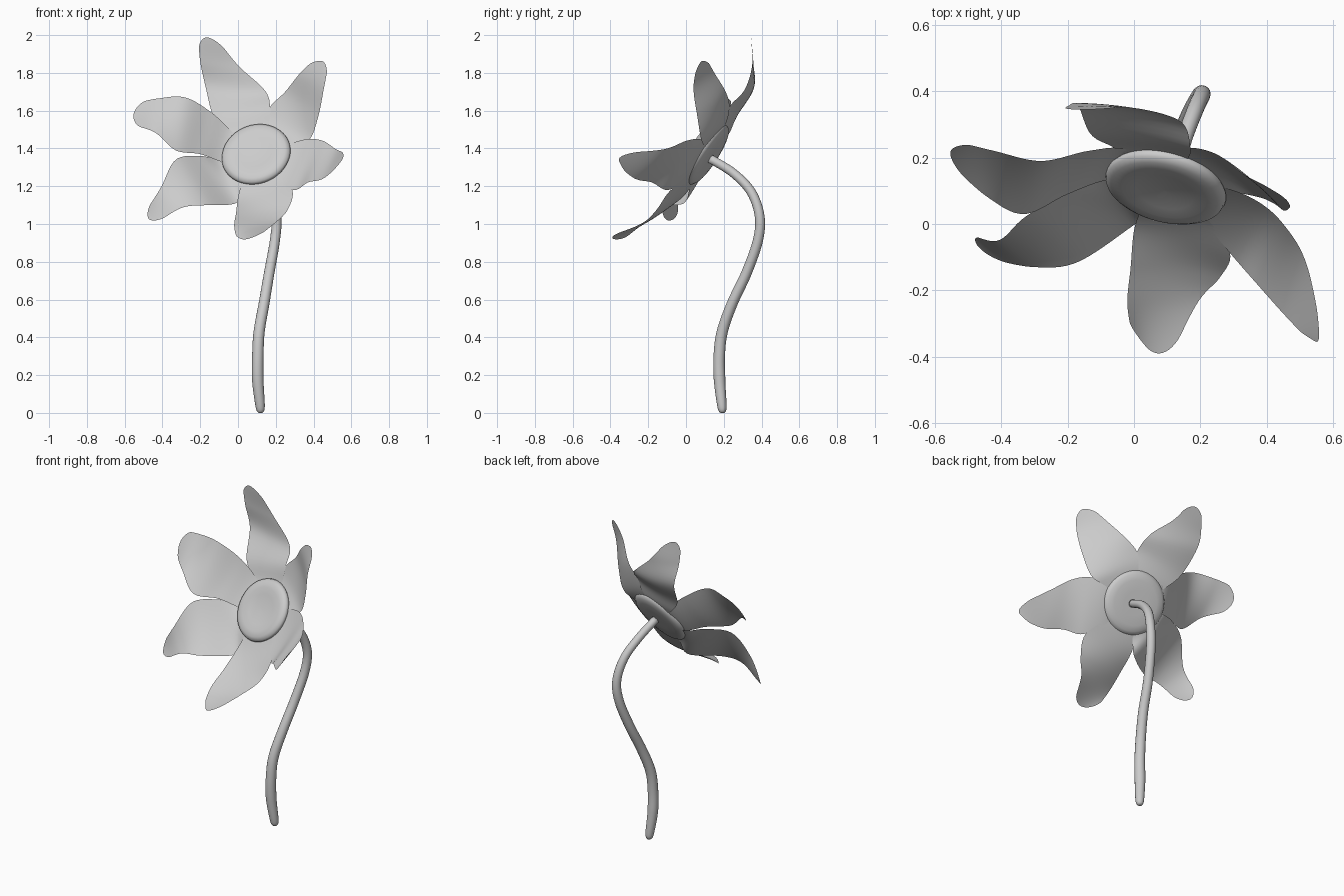
import bpy, bmesh, math
from mathutils import Vector

if "Cube" in bpy.data.objects:
    bpy.data.objects.remove(bpy.data.objects["Cube"])

CENTRE = Vector((0.096, 0.113, 1.368))
NORMAL = Vector((-0.21, -0.82, 0.53)).normalized()


def spline(pts, t):
    """Catmull-Rom point on a list of vectors, t in 0..1."""
    n = len(pts) - 1
    i = min(int(t * n), n - 1)
    u = t * n - i
    b, c = pts[i], pts[i + 1]
    a = pts[i - 1] if i > 0 else 2 * b - c
    d = pts[i + 2] if i + 2 <= n else 2 * c - b
    return 0.5 * (2 * b + (c - a) * u + (2 * a - 5 * b + 4 * c - d) * u * u
                  + (3 * b - a - 3 * c + d) * u ** 3)


def grid_object(name, rows, closed=False):
    """Smooth mesh from rows of points; closed wraps each row and caps the ends."""
    bm = bmesh.new()
    vs = [[bm.verts.new(p) for p in row] for row in rows]
    n = len(rows[0])
    for r0, r1 in zip(vs, vs[1:]):
        for j in range(n if closed else n - 1):
            k = (j + 1) % n
            bm.faces.new((r0[j], r0[k], r1[k], r1[j]))
    if closed:
        bm.faces.new(vs[0])
        bm.faces.new(vs[-1])
    bmesh.ops.remove_doubles(bm, verts=bm.verts, dist=1e-5)
    bmesh.ops.recalc_face_normals(bm, faces=bm.faces)
    for f in bm.faces:
        f.smooth = True
    me = bpy.data.meshes.new(name)
    bm.to_mesh(me)
    bm.free()
    ob = bpy.data.objects.new(name, me)
    bpy.context.collection.objects.link(ob)
    return ob


def flat(v):
    """Vector projected into the plane of the flower."""
    return v - NORMAL * v.dot(NORMAL)


def petal(name, left, right):
    """Petal lofted between two edge curves, narrow at the heart, rounded at the tip."""
    L, R = [Vector(p) for p in left], [Vector(p) for p in right]
    out = flat((L[0] + R[0]) / 2 - CENTRE).normalized()
    half = flat(L[0] - R[0]) / 2
    # rows under the rim and at the middle of the heart
    for radius, width in ((0.165, 0.72), (0.06, 0.35)):
        root = CENTRE + out * radius - NORMAL * 0.004
        L.insert(0, root + half * width)
        R.insert(0, root - half * width)
    rows, nu, nv = [], 40, 12
    for i in range(nu + 1):
        t = math.sin(i / nu * math.pi / 2)
        l, r = spline(L, t), spline(R, t)
        m, h = (l + r) / 2, (l - r) / 2
        if t > 0.91:
            h = h * max(0.1, math.sqrt(max(0, 1 - ((t - 0.91) / 0.09) ** 2)))
        sag = 0.014 * max(0, math.sin(math.pi * t)) ** 2
        rows.append([m + h * s - NORMAL * sag * (1 - s * s)
                     for s in (2 * j / nv - 1 for j in range(nv + 1))])
    return grid_object(name, rows)


# Petals, each from its two edges running outward
petal("top_petal",
      [(-.13, .27, 1.57), (-.17, .36, 1.72), (-.20, .355, 1.86), (-.21, .345, 1.99)],
      [(.17, .23, 1.62), (.14, .31, 1.71), (.00, .35, 1.84), (-.115, .345, 1.985)])
petal("upper_left_petal",
      [(-.20, .09, 1.37), (-.33, .03, 1.39), (-.44, .08, 1.485), (-.565, .19, 1.525)],
      [(-.14, .22, 1.59), (-.28, .19, 1.67), (-.42, .22, 1.665), (-.54, .25, 1.64)])
petal("lower_left_petal",
      [(-.01, -.01, 1.11), (-.17, -.115, 1.10), (-.30, -.13, 1.085), (-.44, -.105, 1.00)],
      [(-.20, .10, 1.36), (-.33, .02, 1.34), (-.41, -.05, 1.19), (-.50, -.03, 1.05)])
petal("bottom_petal",
      [(.29, -.09, 1.17), (.26, -.16, 1.07), (.19, -.24, 1.00), (.10, -.42, .93)],
      [(.00, -.02, 1.14), (-.01, -.13, 1.06), (-.02, -.24, .99), (-.005, -.34, .91)])
petal("right_petal",
      [(.37, .07, 1.45), (.45, .00, 1.44), (.52, -.12, 1.395), (.57, -.35, 1.375)],
      [(.30, -.10, 1.18), (.37, -.18, 1.22), (.45, -.27, 1.24), (.535, -.36, 1.31)])
petal("upper_right_petal",
      [(.17, .23, 1.62), (.25, .21, 1.70), (.33, .15, 1.80), (.41, .11, 1.875)],
      [(.38, .08, 1.45), (.425, .06, 1.57), (.455, .04, 1.72), (.48, .06, 1.85)])

# Flower heart: dished disc turned around the flower axis
side = NORMAL.orthogonal().normalized()
up = NORMAL.cross(side)
profile = [(.002, -.03), (.07, -.03), (.13, -.029), (.163, -.023), (.18, -.012), (.186, 0),
           (.181, .014), (.163, .025), (.13, .027), (.09, .021), (.05, .016), (.002, .014)]
angles = [2 * math.pi * k / 48 for k in range(48)]
grid_object("flower_heart", [[CENTRE + NORMAL * h + (side * math.cos(a) + up * math.sin(a)) * r
                              for a in angles] for r, h in profile], closed=True)

# Stem: tapered tube along a curved path
path = [Vector(p) for p in [
    (.12, .195, 0), (.117, .19, .04), (.105, .178, .17), (.105, .176, .30), (.112, .192, .43),
    (.138, .245, .58), (.165, .32, .74), (.195, .38, .91), (.205, .39, 1.04),
    (.185, .345, 1.17), (.15, .25, 1.27), (.12, .13, 1.345)]]
rows = []
for i in range(73):
    t = i / 72
    d = (spline(path, min(1, t + .005)) - spline(path, max(0, t - .005))).normalized()
    u = d.cross(Vector((1, 0, 0))).normalized()
    v = d.cross(u)
    r = (0.033 - 0.010 * t) * min(1, 0.3 + math.sqrt(t / 0.4))
    rows.append([spline(path, t) + (u * math.cos(a) + v * math.sin(a)) * r
                 for a in angles[::3]])
grid_object("stem", rows, closed=True)
